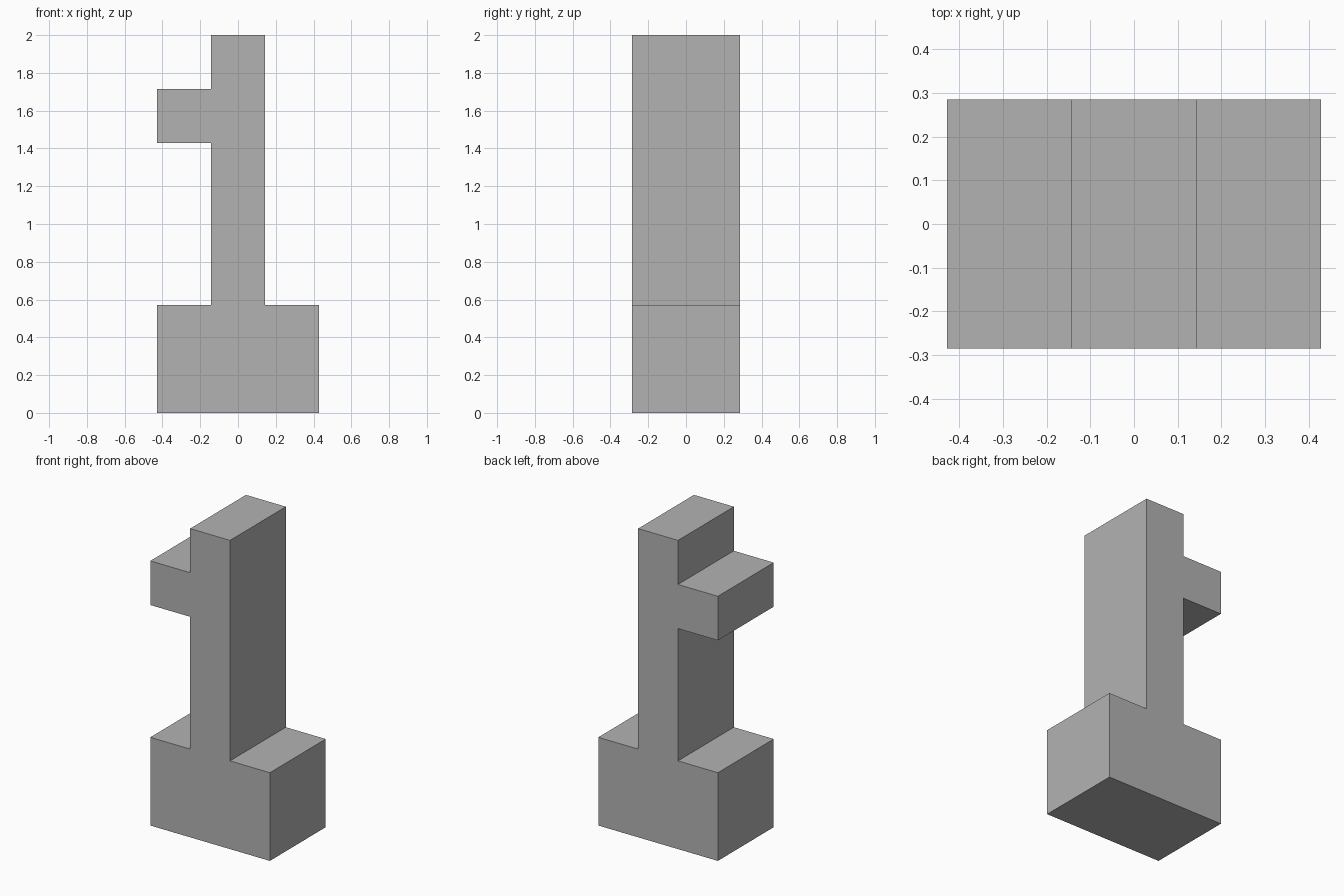
import bpy
import bmesh
from mathutils import Vector

cube = bpy.data.objects.get("Cube")
if cube:
    bpy.data.objects.remove(cube, do_unlink=True)

UNIT = 2 / 7      # the whole body sits on a seven-unit-high grid
DEPTH = 2 * UNIT

grey = bpy.data.materials.new("plain grey")
grey.use_nodes = True
colour = (0.45, 0.45, 0.45, 1)
grey.diffuse_color = colour
grey.node_tree.nodes["Principled BSDF"].inputs["Base Color"].default_value = colour

# Outline in grid units: wide base, tall post, side arm on the right
outline = [(-1.5, 0), (1.5, 0), (1.5, 2), (0.5, 2), (0.5, 7), (-0.5, 7),
           (-0.5, 6), (-1.5, 6), (-1.5, 5), (-0.5, 5), (-0.5, 2), (-1.5, 2)]

# Extrude the outline from front to back
bm = bmesh.new()
front = bm.faces.new([bm.verts.new((x * UNIT, -DEPTH / 2, z * UNIT)) for x, z in outline])
extruded = bmesh.ops.extrude_face_region(bm, geom=[front], use_keep_orig=True)
back_verts = [g for g in extruded["geom"] if isinstance(g, bmesh.types.BMVert)]
bmesh.ops.translate(bm, verts=back_verts, vec=Vector((0, DEPTH, 0)))
bmesh.ops.recalc_face_normals(bm, faces=bm.faces)

mesh = bpy.data.meshes.new("post_with_base_and_arm")
bm.to_mesh(mesh)
bm.free()
mesh.materials.append(grey)
post = bpy.data.objects.new("post_with_base_and_arm", mesh)
bpy.context.collection.objects.link(post)
